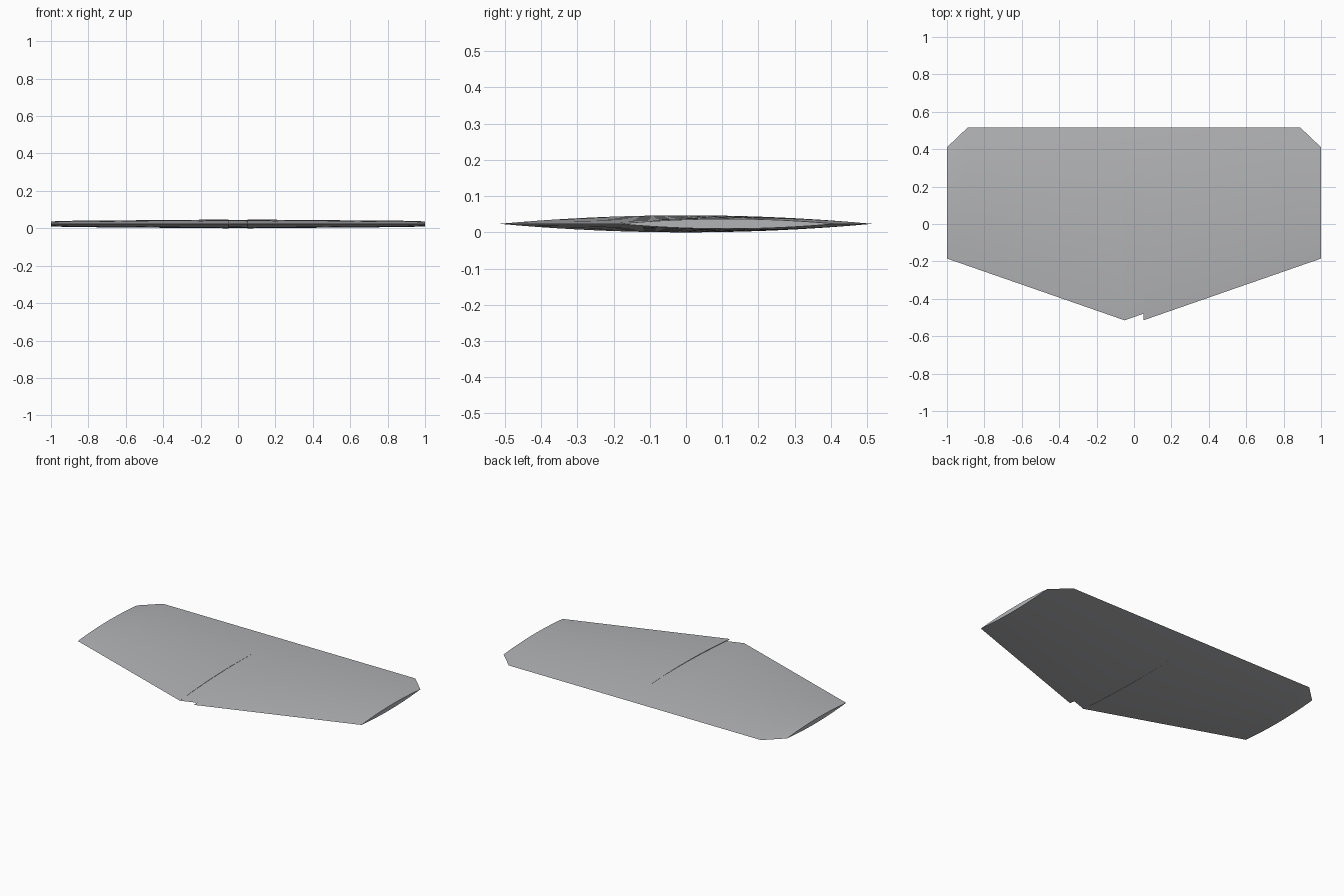
import bpy, bmesh, math

if "Cube" in bpy.data.objects:
    bpy.data.objects.remove(bpy.data.objects["Cube"])

MID = 0.0235      # height of the chord plane
RATIO = 0.0228    # half thickness per unit of chord
N = 20            # steps along the chord

grey = bpy.data.materials.new("light_grey")
grey.diffuse_color = (0.45, 0.455, 0.47, 1)
grey.use_nodes = True
grey.node_tree.nodes["Principled BSDF"].inputs["Base Color"].default_value = grey.diffuse_color


def loft(name, sections, recess=0.0):
    """Skin lens-shaped ribs given as (x, front y, back y)."""
    bm = bmesh.new()
    rings = []
    for x, y0, y1 in sections:
        pts = []
        for side in (1, -1):
            for i in range(N):
                t = i / N if side > 0 else 1 - i / N
                y = y0 + (y1 - y0) * t
                h = RATIO * (y1 - y0) * 4 * t * (1 - t)
                # shallow sunken area that fades out towards the back
                fade = min(1, max(0, (0.28 - y) / 0.4))
                h = max(0, h - recess * fade * min(1, 6 * t))
                pts.append(bm.verts.new((x, y, MID + side * h)))
        rings.append(pts)
    for a, b in zip(rings, rings[1:]):
        for i in range(2 * N):
            j = (i + 1) % (2 * N)
            bm.faces.new((a[i], a[j], b[j], b[i]))
    bm.faces.new(rings[0])
    bm.faces.new(rings[-1])
    bmesh.ops.recalc_face_normals(bm, faces=bm.faces)
    me = bpy.data.meshes.new(name)
    bm.to_mesh(me)
    bm.free()
    me.materials.append(grey)
    ob = bpy.data.objects.new(name, me)
    bpy.context.collection.objects.link(ob)
    bpy.ops.object.select_all(action='DESELECT')
    ob.select_set(True)
    bpy.context.view_layer.objects.active = ob
    bpy.ops.object.shade_smooth_by_angle(angle=math.radians(30))
    return ob


# Tapered wing halves with clipped rear corners
for name, s in (("right_wing", 1), ("left_wing", -1)):
    loft(name, [(s * 0.05, -0.515, 0.515),
                (s * 0.89, -0.223, 0.515),
                (s * 1.00, -0.185, 0.41)])

# Slightly sunken centre joint, skewed at the front
loft("centre_joint", [(-0.05, -0.515, 0.515), (0.05, -0.48, 0.515)], recess=0.002)
